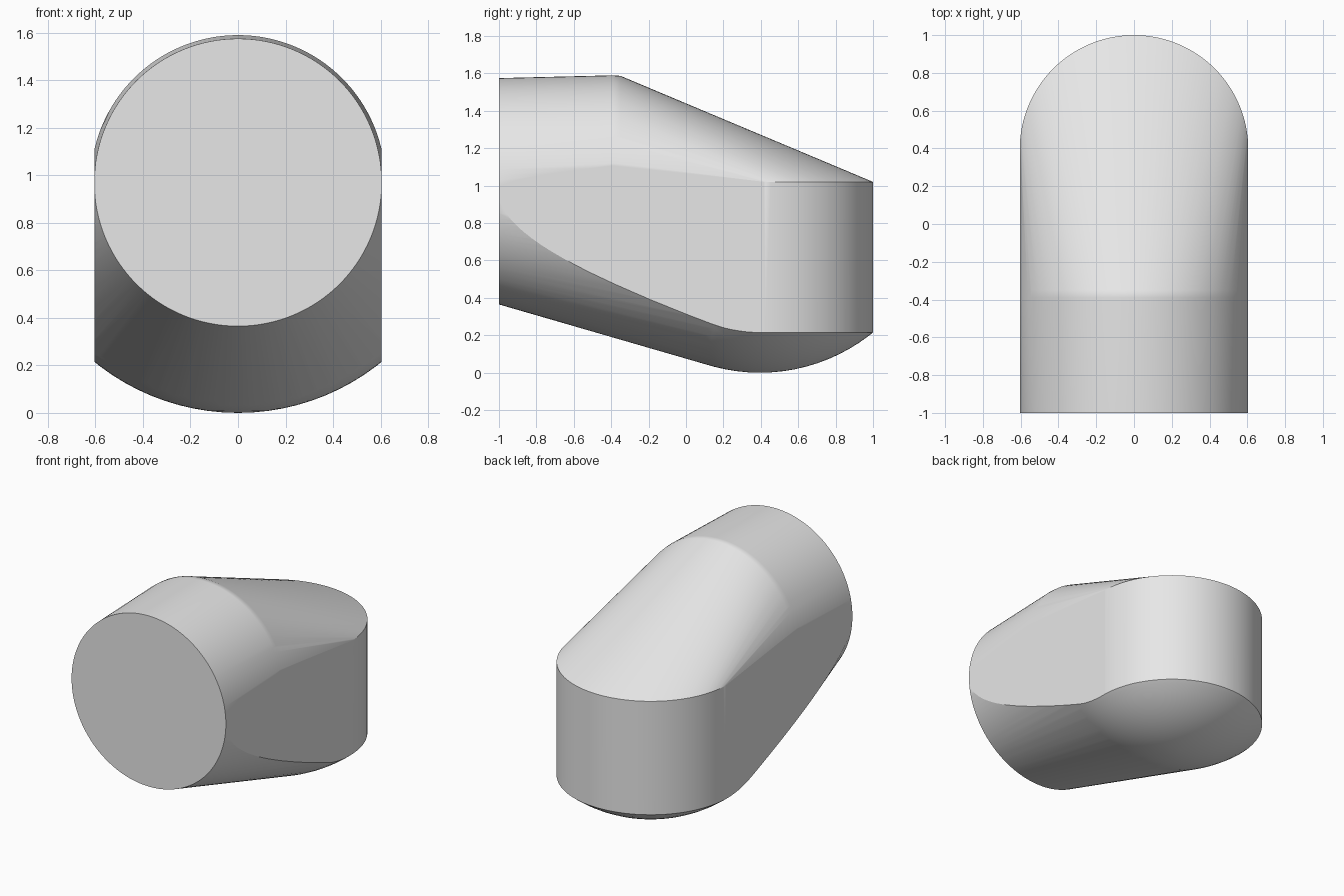
import bpy, bmesh
from math import pi, sin, cos, radians

cube = bpy.data.objects.get("Cube")
if cube:
    bpy.data.objects.remove(cube, do_unlink=True)

HALF_W = 0.605      # half width of the body
AXIS_Z = 0.97       # height of the round front's axis
BACK_Y = 0.395      # centre of the rounded back
RIM_Z = 1.02        # upper rim of the rounded back
BOWL_R = 0.959      # radius of the spherical underside
STEPS = 64


def arc(radius, start, end, steps=STEPS):
    """Points on a circular arc as (horizontal, vertical) pairs."""
    angles = [start + (end - start) * i / steps for i in range(steps + 1)]
    return [(radius * cos(a), radius * sin(a)) for a in angles]


def hull_object(name, points):
    bm = bmesh.new()
    for p in points:
        bm.verts.new(p)
    bmesh.ops.remove_doubles(bm, verts=bm.verts, dist=0.0001)
    result = bmesh.ops.convex_hull(bm, input=bm.verts)
    spare = {g for g in result["geom_interior"] + result["geom_unused"]
             if isinstance(g, bmesh.types.BMVert)}
    bmesh.ops.delete(bm, geom=list(spare), context="VERTS")
    bmesh.ops.recalc_face_normals(bm, faces=bm.faces)
    mesh = bpy.data.meshes.new(name)
    bm.to_mesh(mesh)
    bm.free()
    obj = bpy.data.objects.new(name, mesh)
    bpy.context.collection.objects.link(obj)
    return obj


# Upper form: round sleeve sloping down to the rounded back, with walls below
upper = []
for y, r in [(-1.1, 0.6026), (-0.39, 0.62), (-0.35, 0.617)]:
    upper += [(x, y, AXIS_Z + z) for x, z in arc(r, 0, pi)]
    upper += [(r, y, -1), (-r, y, -1)]
for x, y in arc(HALF_W, 0, pi):
    upper += [(x, BACK_Y + y, RIM_Z), (x, BACK_Y + y, -1)]
body = hull_object("body", upper)

# Lower form: round front blending into a spherical bowl, open-ended upwards
lower = [(x, -1, AXIS_Z + z) for x, z in arc(HALF_W, pi, 2 * pi)]
lower += [(s * (HALF_W + 0.01), -1, 3) for s in (-1, 1)]
for i in range(25):
    tilt = pi / 2 * i / 24
    for x, y in arc(BOWL_R * sin(tilt), 0, 2 * pi, 96):
        lower.append((x, BACK_Y + y, BOWL_R * (1 - cos(tilt))))
lower += [(x, BACK_Y + y, 3) for x, y in arc(BOWL_R, 0, 2 * pi, 96)]
cutter = hull_object("underside_cutter", lower)
cutter.hide_render = True

# Keep only what both forms share
mod = body.modifiers.new("underside", "BOOLEAN")
mod.operation = "INTERSECT"
mod.solver = "EXACT"
mod.object = cutter
graph = bpy.context.evaluated_depsgraph_get()
shape = bpy.data.meshes.new_from_object(body.evaluated_get(graph))
body.modifiers.clear()
body.data = shape
bpy.data.objects.remove(cutter, do_unlink=True)

# Flat sides
bm = bmesh.new()
bm.from_mesh(shape)
for side in (-1, 1):
    bmesh.ops.bisect_plane(bm, geom=bm.verts[:] + bm.edges[:] + bm.faces[:],
                           dist=0.00001, plane_co=(side * (HALF_W - 0.0005), 0, 0),
                           plane_no=(side, 0, 0), clear_outer=True)
    bmesh.ops.holes_fill(bm, edges=[e for e in bm.edges if e.is_boundary], sides=0)
bmesh.ops.remove_doubles(bm, verts=bm.verts, dist=0.0002)
bmesh.ops.dissolve_limit(bm, angle_limit=radians(0.1), verts=bm.verts, edges=bm.edges)
bmesh.ops.recalc_face_normals(bm, faces=bm.faces)
bm.to_mesh(shape)
bm.free()

# Single grey finish
grey = bpy.data.materials.new("light_grey")
grey.use_nodes = True
colour = (0.8, 0.8, 0.8, 1)
grey.diffuse_color = colour
grey.node_tree.nodes["Principled BSDF"].inputs["Base Color"].default_value = colour
shape.materials.clear()
shape.materials.append(grey)

# Smooth curved surfaces, crisp rims
bpy.ops.object.select_all(action="DESELECT")
body.select_set(True)
bpy.context.view_layer.objects.active = body
bpy.ops.object.shade_smooth_by_angle(angle=radians(20))
weighted = body.modifiers.new("clean_shading", "WEIGHTED_NORMAL")
weighted.keep_sharp = True
